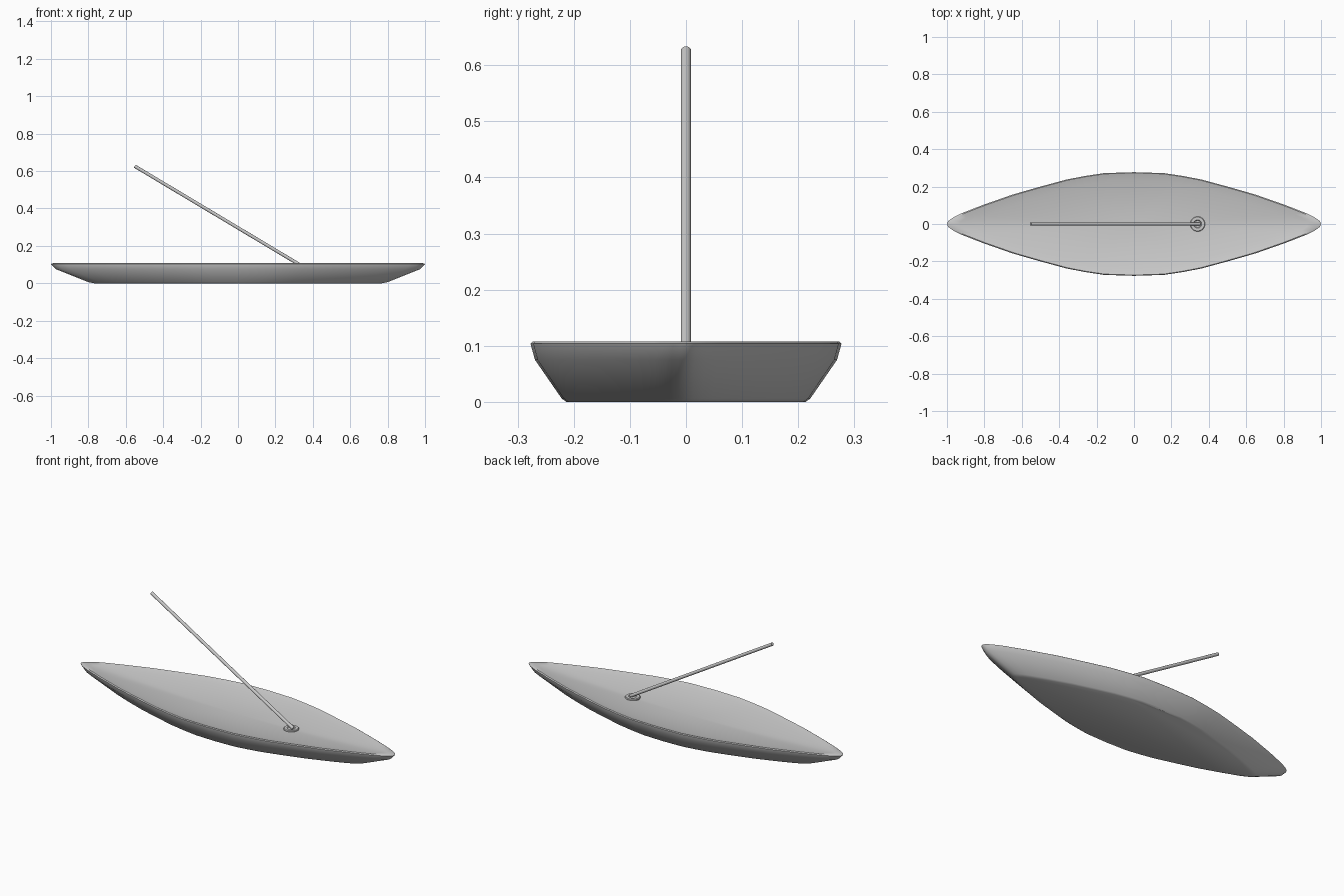
import bpy, bmesh, math
from mathutils import Vector

if "Cube" in bpy.data.objects:
    bpy.data.objects.remove(bpy.data.objects["Cube"])

# Quarter outline of the rim, from bow tip to the middle of the side
QUARTER = [(1.0, 0.0), (0.993, 0.016), (0.965, 0.036), (0.92, 0.058), (0.81, 0.101),
           (0.65, 0.157), (0.5, 0.2), (0.36, 0.238), (0.26, 0.257), (0.16, 0.272), (0.0, 0.277)]
half = QUARTER + [(-x, y) for x, y in reversed(QUARTER[:-1])]
OUTLINE = half + [(x, -y) for x, y in reversed(half[1:-1])]


def dish(s):
    return 0.074 + 0.034 * s * s


def finish(obj, angle):
    bpy.ops.object.select_all(action='DESELECT')
    obj.select_set(True)
    bpy.context.view_layer.objects.active = obj
    bpy.ops.object.shade_smooth_by_angle(angle=math.radians(angle))


def loft(name, rings, angle=35):
    """Skin a list of closed point rings and cap both ends."""
    bm = bmesh.new()
    loops = [[bm.verts.new(p) for p in ring] for ring in rings]
    n = len(loops[0])
    for a, b in zip(loops, loops[1:]):
        for i in range(n):
            j = (i + 1) % n
            bm.faces.new((a[i], a[j], b[j], b[i]))
    bm.faces.new(list(reversed(loops[0])))
    bm.faces.new(loops[-1])
    bmesh.ops.recalc_face_normals(bm, faces=bm.faces)
    mesh = bpy.data.meshes.new(name)
    bm.to_mesh(mesh)
    bm.free()
    obj = bpy.data.objects.new(name, mesh)
    bpy.context.collection.objects.link(obj)
    finish(obj, angle)
    return obj


# Leaf-shaped tray: flat bottom, flared wall, rim, then the shallow dished top
levels = [(0.77, 0.0), (0.80, 0.006), (0.972, 0.075), (0.998, 0.101), (1.0, 0.104), (0.985, 0.108)]
levels += [(s, dish(s)) for s in (0.93, 0.85, 0.75, 0.6, 0.45, 0.3, 0.15, 0.03)]
loft("tray", [[(x * s, y * s, z) for x, y in OUTLINE] for s, z in levels])

# Low round socket holding the stick
SOCKET_X = 0.34


def circle(r, z, n=32):
    return [(SOCKET_X + r * math.cos(2 * math.pi * i / n),
             r * math.sin(2 * math.pi * i / n), z) for i in range(n)]


loft("stick_socket", [circle(r, z) for r, z in
                      [(0.04, 0.07), (0.04, 0.083), (0.037, 0.087), (0.022, 0.087), (0.018, 0.082)]])

# Leaning stick
top, base = Vector((-0.552, 0, 0.626)), Vector((0.352, 0, 0.086))
axis = top - base
bpy.ops.mesh.primitive_cylinder_add(vertices=24, radius=0.009, depth=axis.length,
                                    location=(top + base) / 2,
                                    rotation=axis.to_track_quat('Z', 'Y').to_euler())
stick = bpy.context.object
stick.name = "stick"
finish(stick, 35)
